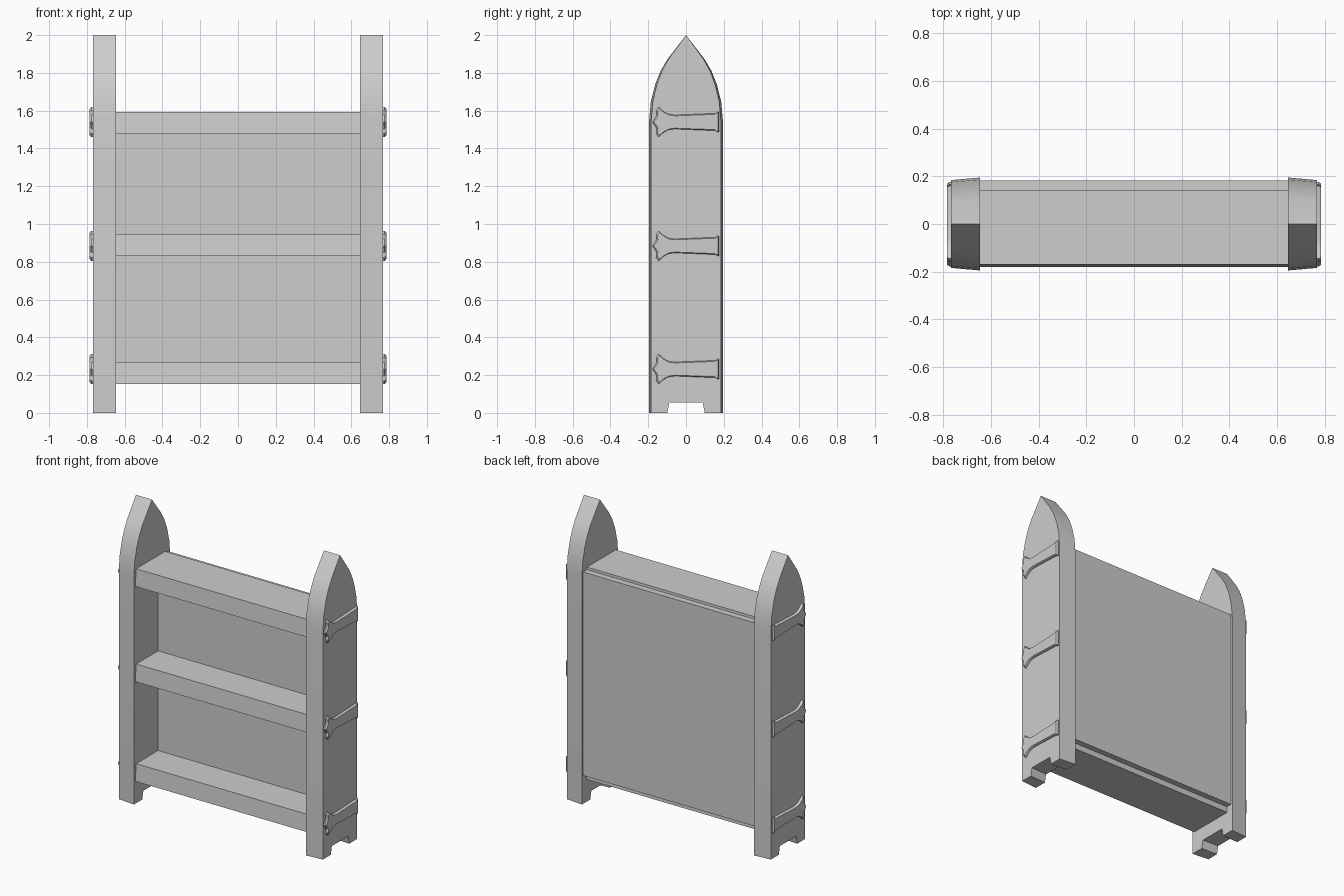
import bpy
import math

if "Cube" in bpy.data.objects:
    bpy.data.objects.remove(bpy.data.objects["Cube"], do_unlink=True)

grey = bpy.data.materials.new("plain grey")
grey.use_nodes = True
grey.diffuse_color = (0.61, 0.61, 0.61, 1)
grey.node_tree.nodes["Principled BSDF"].inputs["Base Color"].default_value = (0.61, 0.61, 0.61, 1)


def loft(name, profile, layers, z=0.0, mirror=False):
    """Stack a (y, z) profile along x; each layer is (x, y scale, z scale)."""
    n = len(profile)
    verts = [(x, y * sy, z + h * sz) for x, sy, sz in layers for y, h in profile]
    faces = [tuple(reversed(range(n))), tuple(range(len(verts) - n, len(verts)))]
    for k in range(len(layers) - 1):
        for i in range(n):
            j = (i + 1) % n
            faces.append((k * n + i, k * n + j, (k + 1) * n + j, (k + 1) * n + i))
    mesh = bpy.data.meshes.new(name)
    mesh.from_pydata(verts, [], faces)
    mesh.materials.append(grey)
    mesh.shade_smooth()
    mesh.set_sharp_from_angle(angle=math.radians(30))
    obj = bpy.data.objects.new(name, mesh)
    bpy.context.collection.objects.link(obj)
    if mirror:
        obj.modifiers.new("both sides", "MIRROR")
    return obj


# Side posts: pointed arch on top, notch between the feet, narrower outside
arch = [(0.195, 1.55), (0.186, 1.65), (0.163, 1.74), (0.135, 1.81), (0.1, 1.87)]
right_half = [(0.093, 0.055), (0.105, 0), (0.195, 0)] + arch
post = right_half + [(0, 2)] + [(-y, h) for y, h in reversed(right_half)]
loft("side_posts", post, [(0.647, 1, 1), (0.768, 0.945, 1)], mirror=True)

# Shelves with a slightly leaning front edge
shelf = [(-0.18, -0.058), (0.145, -0.058), (0.14, 0.058), (-0.17, 0.058)]
levels = {"bottom": 0.21, "middle": 0.888, "top": 1.536}
for level, z in levels.items():
    loft(level + "_shelf", shelf, [(-0.65, 1, 1), (0.65, 1, 1)], z)

# Thick back panel, its top and bottom stepped in from the outer shelves
panel = [(0.065, 0.193), (0.183, 0.193), (0.183, 1.577), (0.065, 1.577)]
loft("back_panel", panel, [(-0.65, 1, 1), (0.65, 1, 1)])

# Flared brackets on the outside of the posts
upper = [(0.176, 0.053), (0.165, 0.053), (0.16, 0.046), (-0.06, 0.037),
         (-0.095, 0.042), (-0.122, 0.058), (-0.145, 0.08), (-0.158, 0.062),
         (-0.155, 0.036), (-0.163, 0.022)]
bracket = [(y, -h) for y, h in reversed(upper)] + upper + [(-0.178, 0)]
bracket_layers = [(0.76, 1, 1), (0.776, 1, 1), (0.785, 0.96, 0.88)]
for level, z in zip(levels, (0.232, 0.884, 1.54)):
    loft(level + "_brackets", bracket, bracket_layers, z, mirror=True)
